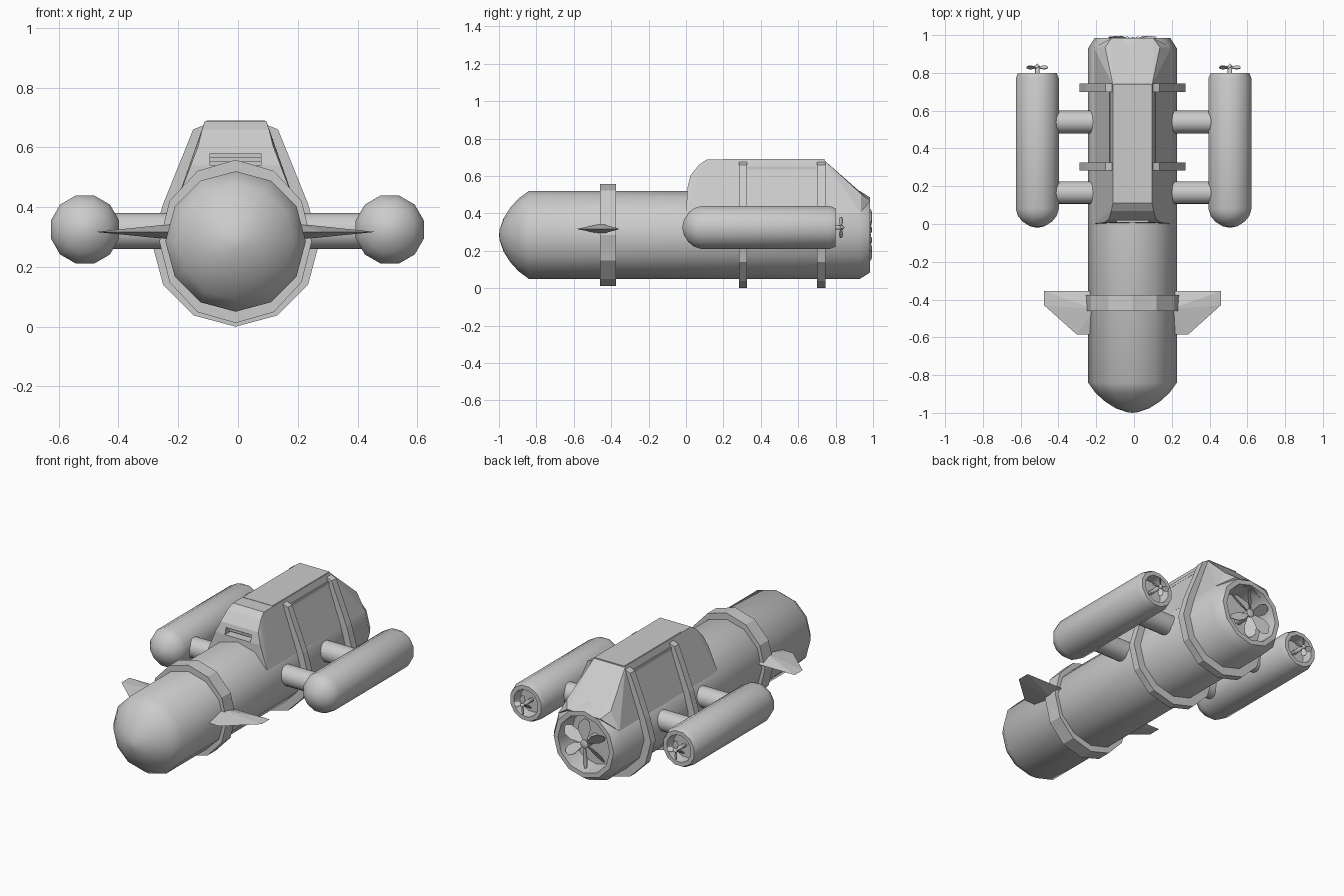
import bpy, bmesh
from math import sin, cos, pi, radians
from mathutils import Matrix, Vector

if "Cube" in bpy.data.objects:
    bpy.data.objects.remove(bpy.data.objects["Cube"])

CX, CZ = -0.008, 0.285      # hull axis
PX, PZ = 0.51, 0.325        # side pod axis


def finish(name, bm, smooth=None):
    bmesh.ops.recalc_face_normals(bm, faces=bm.faces[:])
    me = bpy.data.meshes.new(name)
    bm.to_mesh(me)
    bm.free()
    if smooth:
        me.shade_smooth()
        me.set_sharp_from_angle(angle=radians(smooth))
    ob = bpy.data.objects.new(name, me)
    bpy.context.collection.objects.link(ob)
    return ob


def lathe(name, profile, n, x, z, phase=0.0):
    """Revolve (radius, y) points around a lengthwise axis."""
    bm = bmesh.new()
    rings = []
    for r, y in profile:
        k = 1 if r == 0 else n
        rings.append([bm.verts.new((x + r * cos(phase + 2 * pi * i / n), y,
                                    z + r * sin(phase + 2 * pi * i / n))) for i in range(k)])
    for a, b in zip(rings, rings[1:]):
        for i in range(n):
            quad = [a[i % len(a)], a[(i + 1) % len(a)], b[(i + 1) % len(b)], b[i % len(b)]]
            bm.faces.new(list(dict.fromkeys(quad)))
    return finish(name, bm, 40)


def hull_of(name, pts):
    bm = bmesh.new()
    for p in pts:
        bm.verts.new(p)
    res = bmesh.ops.convex_hull(bm, input=bm.verts[:])
    junk = [v for v in res["geom_interior"] + res["geom_unused"]
            if isinstance(v, bmesh.types.BMVert)]
    bmesh.ops.delete(bm, geom=list(set(junk)), context='VERTS')
    bmesh.ops.dissolve_limit(bm, angle_limit=0.02, verts=bm.verts[:], edges=bm.edges[:])
    return finish(name, bm)


def prism(name, outline, y0, y1):
    """Extrude an (x, z) outline along y."""
    bm = bmesh.new()
    f = bm.faces.new([bm.verts.new((x, y0, z)) for x, z in outline])
    ext = bmesh.ops.extrude_face_region(bm, geom=[f])
    bmesh.ops.translate(bm, vec=(0, y1 - y0, 0),
                        verts=[v for v in ext["geom"] if isinstance(v, bmesh.types.BMVert)])
    return finish(name, bm)


def box(name, x, y, z, sx, sy, sz):
    return prism(name, [(x - sx / 2, z - sz / 2), (x + sx / 2, z - sz / 2),
                        (x + sx / 2, z + sz / 2), (x - sx / 2, z + sz / 2)], y - sy / 2, y + sy / 2)


def cut(ob, cutter):
    m = ob.modifiers.new("cut", 'BOOLEAN')
    m.operation, m.solver, m.object = 'DIFFERENCE', 'EXACT', cutter
    cutter.hide_render = True
    dg = bpy.context.evaluated_depsgraph_get()
    me = bpy.data.meshes.new_from_object(ob.evaluated_get(dg))
    ob.modifiers.clear()
    ob.data = me
    bpy.data.objects.remove(cutter)


def propeller(name, x, y, z, radius, count, width, pitch):
    """Petal blades facing backwards, turned by a pitch angle."""
    bm = bmesh.new()
    shape = [(0.1, 0.12), (0.55, 0.5), (0.85, 0.45), (1, 0.1),
             (1, -0.1), (0.85, -0.35), (0.55, -0.4), (0.1, -0.12)]
    for i in range(count):
        mat = (Matrix.Translation((x, y, z)) @ Matrix.Rotation(2 * pi * i / count, 4, 'Y')
               @ Matrix.Rotation(pitch, 4, 'Z'))
        layers = [[bm.verts.new(mat @ Vector((w * width, t, r * radius))) for r, w in shape]
                  for t in (-0.002, 0.002)]
        bm.faces.new(layers[0])
        bm.faces.new(layers[1][::-1])
        for j in range(8):
            k = (j + 1) % 8
            bm.faces.new([layers[0][j], layers[0][k], layers[1][k], layers[1][j]])
    return finish(name, bm)


# main hull with domed nose and recessed stern
lathe("main_hull", [(0, -1.0), (0.03, -0.996), (0.09, -0.975), (0.145, -0.94), (0.195, -0.895),
                    (0.235, -0.84), (0.235, 0.93), (0.2, 0.985), (0.172, 0.985),
                    (0.16, 0.87), (0, 0.87)], 12, CX, CZ)
lathe("stern_hub", [(0, 0.86), (0.025, 0.87), (0.025, 0.98), (0, 0.99)], 12, CX, CZ)
propeller("stern_propeller", CX, 0.972, CZ, 0.15, 6, 0.075, radians(35))

# cabin: faceted tower merging into the hull
pts = []
for s in (-1, 1):
    pts += [(CX + s * x, y, z) for x, y, z in [
        (0.204, 0.0, 0.40), (0.15, 0.008, 0.54), (0.125, 0.025, 0.605), (0.112, 0.07, 0.66),
        (0.103, 0.11, 0.688), (0.103, 0.735, 0.688), (0.116, 0.735, 0.635), (0.116, 0.08, 0.635),
        (0.145, 0.935, 0.505), (0.204, 0.935, 0.402), (0.11, 0.985, 0.468)]]
cabin = hull_of("cabin", pts)
cut(cabin, lathe("stern_cutter", [(0, 0.8), (0.168, 0.8), (0.168, 1.1), (0, 1.1)], 12, CX, CZ))
cut(cabin, box("window_cutter", CX, 0.02, 0.56, 0.17, 0.08, 0.04))
box("window_bar", CX, 0.045, 0.56, 0.17, 0.012, 0.014)
box("roof_panel", CX, 0.47, 0.683, 0.196, 0.54, 0.014)

# straps wrapped around hull and cabin
lower = [(0.28 * cos(a), 0.28 + 0.28 * sin(a)) for a in [radians(30 * i) for i in range(-6, 1)]]
outline = lower + [(0.243, 0.41), (0.142, 0.66), (0.105, 0.675),
                   (-0.105, 0.675), (-0.142, 0.66), (-0.243, 0.41)]
for label, y0, y1 in (("front", 0.283, 0.325), ("rear", 0.70, 0.745)):
    prism("cabin_strap_" + label, [(CX + x, z) for x, z in outline], y0, y1)

# fin collar on the forward hull
prism("fin_collar", [(CX + 0.255 * cos(i * pi / 6), CZ + 0.273 * sin(i * pi / 6))
                     for i in range(12)], -0.46, -0.375)

for s, side in ((-1, "left"), (1, "right")):
    # diamond-section fin
    hull_of("fin_" + side, [(CX + s * x, y, z) for x, y, z in [
        (0.2, -0.585, 0.317), (0.2, -0.45, 0.345), (0.2, -0.45, 0.29), (0.2, -0.355, 0.317),
        (0.295, -0.585, 0.317), (0.468, -0.43, 0.317), (0.468, -0.355, 0.317)]])
    # cabin side rail between the straps
    box("side_rail_" + side, CX + s * 0.114, 0.5125, 0.643, 0.018, 0.375, 0.018)
    # thruster pod with recessed rear duct
    x = s * PX - 0.002
    lathe("pod_" + side, [(0, -0.02), (0.04, -0.012), (0.08, 0.012), (0.106, 0.042), (0.118, 0.08),
                          (0.118, 0.77), (0.106, 0.8), (0.082, 0.8), (0.075, 0.74), (0, 0.74)],
          12, x, PZ, pi / 12)
    lathe("pod_shaft_" + side, [(0, 0.735), (0.012, 0.735), (0.012, 0.835), (0, 0.85)], 8, x, PZ)
    propeller("pod_propeller_" + side, x, 0.828, PZ, 0.057, 4, 0.034, radians(35))
    # struts joining pod and hull
    for label, y in (("front", 0.165), ("rear", 0.54)):
        bm = bmesh.new()
        bmesh.ops.create_cone(bm, cap_ends=True, segments=16, radius1=0.06, radius2=0.06, depth=0.26,
                              matrix=Matrix.Translation((s * 0.31, y, 0.32))
                              @ Matrix.Rotation(pi / 2, 4, 'Y'))
        finish("strut_%s_%s" % (label, side), bm, 40)
